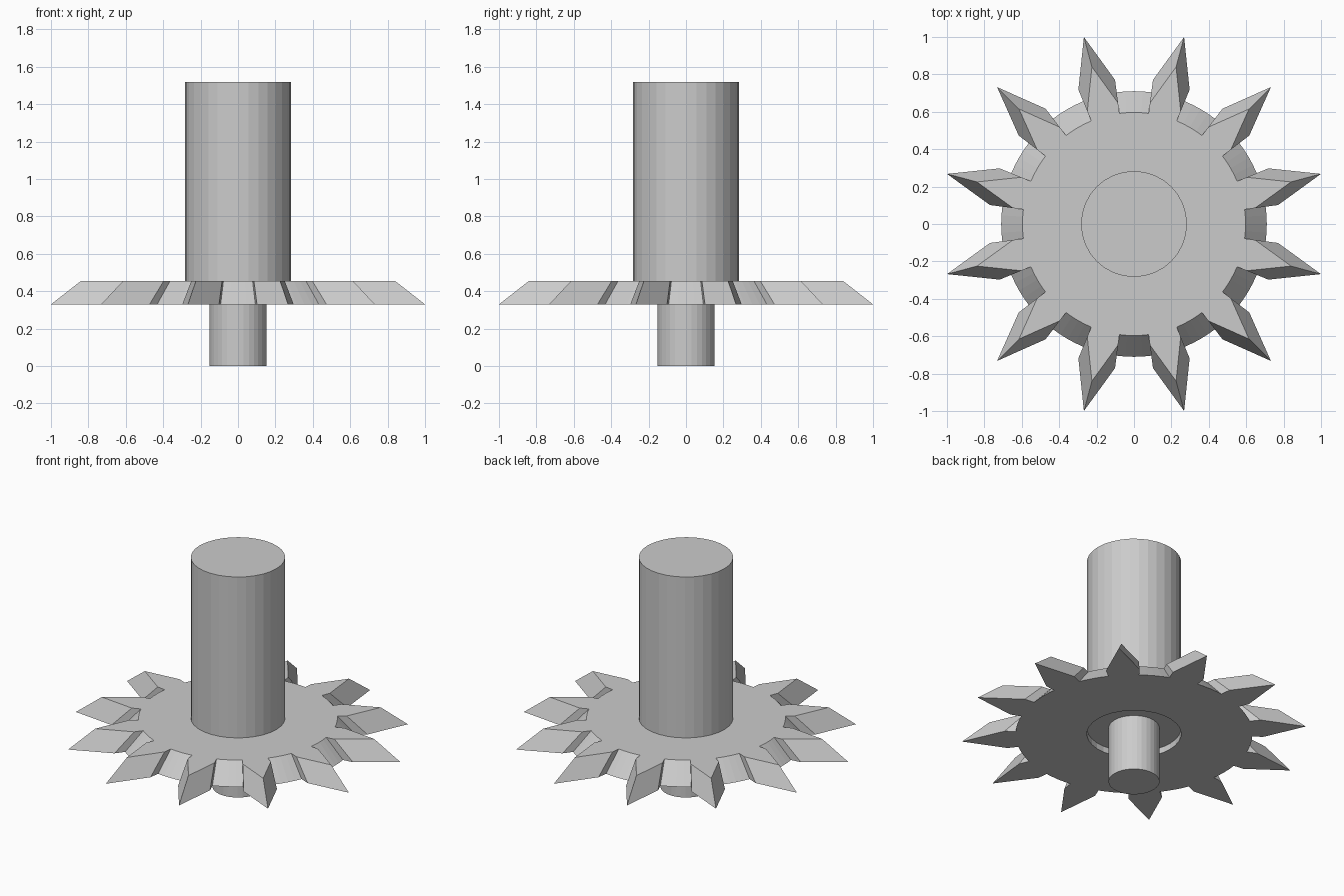
import bpy
import bmesh
from math import sin, cos, radians, pi

cube = bpy.data.objects.get("Cube")
if cube:
    bpy.data.objects.remove(cube, do_unlink=True)

TEETH = 12
GEAR_BOTTOM, GEAR_TOP = 0.33, 0.455
TAPER = 0.84
BARREL_RADIUS, SHAFT_RADIUS = 0.283, 0.153
RECESS_TOP = 0.37
SIDES = 32

steel = bpy.data.materials.new("light_grey_metal")
steel.use_nodes = True
GREY = (0.6, 0.6, 0.6, 1)
steel.diffuse_color = GREY
steel.node_tree.nodes["Principled BSDF"].inputs["Base Color"].default_value = GREY


def finish(name, bm):
    bmesh.ops.recalc_face_normals(bm, faces=bm.faces[:])
    mesh = bpy.data.meshes.new(name)
    bm.to_mesh(mesh)
    bm.free()
    mesh.materials.append(steel)
    obj = bpy.data.objects.new(name, mesh)
    bpy.context.collection.objects.link(obj)
    return obj


def ring(bm, polar, z, scale=1):
    return [bm.verts.new((r * scale * cos(a), r * scale * sin(a), z)) for r, a in polar]


def circle(radius):
    return [(radius, 2 * pi * i / SIDES) for i in range(SIDES)]


def bridge(bm, low, high):
    for i in range(len(low)):
        j = (i + 1) % len(low)
        bm.faces.new((low[i], low[j], high[j], high[i]))


def cylinder(name, radius, z0, z1):
    bm = bmesh.new()
    low = ring(bm, circle(radius), z0)
    high = ring(bm, circle(radius), z1)
    bridge(bm, low, high)
    bm.faces.new(low)
    bm.faces.new(high)
    return finish(name, bm)


# Tooth outline: radial flanks, pointed tip, then the rounded root gap
outline = []
for t in range(TEETH):
    mid = 15 + 30 * t
    outline += [(0.777, radians(mid - 7.5)), (1.035, radians(mid)),
                (0.777, radians(mid + 7.5))]
    outline += [(0.71, radians(mid + 7.5 + 3.75 * k)) for k in range(5)]

# Bevelled gear, tapering upward, with a shallow round recess underneath
bm = bmesh.new()
low = ring(bm, outline, GEAR_BOTTOM)
high = ring(bm, outline, GEAR_TOP, TAPER)
bridge(bm, low, high)
bm.faces.new(high)
rim = ring(bm, circle(BARREL_RADIUS), GEAR_BOTTOM)
floor = ring(bm, circle(BARREL_RADIUS), RECESS_TOP)
bridge(bm, rim, floor)
bm.faces.new(floor)
edges = []
for loop in (low, rim):
    edges += [bm.edges.get((loop[i - 1], loop[i])) for i in range(len(loop))]
bmesh.ops.triangle_fill(bm, use_beauty=True, edges=edges, normal=(0, 0, -1))
finish("bevel_gear", bm)

# Thick barrel above the gear and thin shaft below
cylinder("upper_barrel", BARREL_RADIUS, GEAR_TOP, 1.52)
cylinder("lower_shaft", SHAFT_RADIUS, 0, RECESS_TOP)
